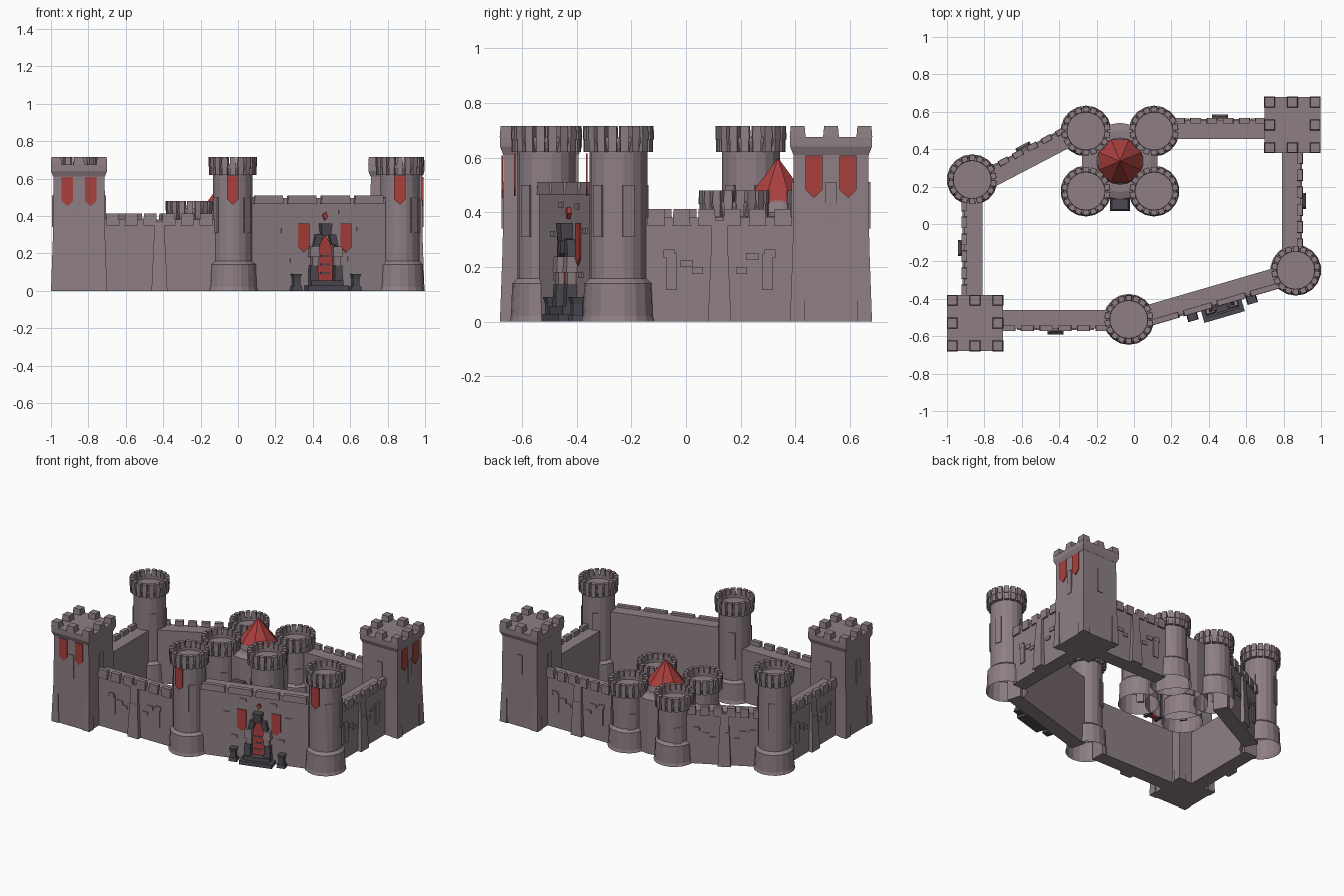
import bpy, bmesh, math
from mathutils import Matrix, Vector

if "Cube" in bpy.data.objects:
    bpy.data.objects.remove(bpy.data.objects["Cube"])


def material(name, rgb):
    m = bpy.data.materials.new(name)
    m.diffuse_color = (*rgb, 1)
    m.use_nodes = True
    m.node_tree.nodes["Principled BSDF"].inputs["Base Color"].default_value = m.diffuse_color
    return m


STONE = material("mauve_stone", (0.27, 0.213, 0.232))
RED = material("banner_red", (0.40, 0.05, 0.047))
DARK = material("dark_stone", (0.075, 0.07, 0.085))


def finish(name, bm, mat):
    bmesh.ops.recalc_face_normals(bm, faces=bm.faces)
    me = bpy.data.meshes.new(name)
    bm.to_mesh(me)
    bm.free()
    me.materials.append(mat)
    ob = bpy.data.objects.new(name, me)
    bpy.context.collection.objects.link(ob)
    return ob


def frame(x, y, deg=0.0):
    """Local -y is the outward direction."""
    return Matrix.Translation((x, y, 0)) @ Matrix.Rotation(math.radians(deg), 4, 'Z')


def prism(bm, M, pts, y0, y1):
    """Extrude an (x, z) outline from y0 to y1."""
    a = [bm.verts.new(M @ Vector((x, y0, z))) for x, z in pts]
    b = [bm.verts.new(M @ Vector((x, y1, z))) for x, z in pts]
    bm.faces.new(a)
    bm.faces.new(b[::-1])
    for i in range(len(pts)):
        j = (i + 1) % len(pts)
        bm.faces.new((a[i], b[i], b[j], a[j]))


def box(bm, M, x, y, z, w, d, h, t=1.0, ty=None):
    """Block centred on x, y, standing on z; the top is scaled by t."""
    ty = t if ty is None else ty
    rings = []
    for zz, sx, sy in ((z, 1, 1), (z + h, t, ty)):
        rings.append([bm.verts.new(M @ Vector((x + u * w * sx / 2, y + v * d * sy / 2, zz)))
                      for u, v in ((-1, -1), (1, -1), (1, 1), (-1, 1))])
    a, b = rings
    bm.faces.new(a[::-1])
    bm.faces.new(b)
    for i in range(4):
        j = (i + 1) % 4
        bm.faces.new((a[i], a[j], b[j], b[i]))


def lathe(bm, cx, cy, profile, n):
    """Revolve an (r, z) profile; the bottom stays open."""
    rings = []
    for r, z in profile:
        if r == 0:
            rings.append([bm.verts.new((cx, cy, z))] * n)
        else:
            rings.append([bm.verts.new((cx + r * math.cos(2 * math.pi * (i + .5) / n),
                                        cy + r * math.sin(2 * math.pi * (i + .5) / n), z)) for i in range(n)])
    for a, b in zip(rings, rings[1:]):
        for i in range(n):
            j = (i + 1) % n
            f = [a[i], a[j], b[j], b[i]]
            bm.faces.new(list(dict.fromkeys(f)))


def banner(name, M, x, y, top, w=0.062, h=0.155):
    bm = bmesh.new()
    prism(bm, M, [(x - w / 2, top), (x + w / 2, top), (x + w / 2, top - h + .03),
                  (x, top - h), (x - w / 2, top - h + .03)], y - .006, y)
    finish(name, bm, RED)


def round_tower(name, cx, cy, top, slits):
    bm = bmesh.new()
    c = top - 0.095
    lathe(bm, cx, cy, [(.136, 0), (.13, .02), (.125, .14), (.106, .158), (.106, c), (.113, c + .015),
                       (.122, c + .04), (.122, c + .055), (.1, c + .055), (.1, c + .035), (0, c + .035)], 18)
    for i in range(18):  # corbels and merlons
        M = frame(cx, cy, 20 * i)
        box(bm, M, 0, -.116, c, .029, .022, .05)
        box(bm, M, 0, -.115, c + .045, .033, .03, .05, .92)
    for a in slits:  # arrow slit panels
        box(bm, frame(cx, cy, a + 90), 0, -.104, top - .405, .045, .012, .19)
    finish(name, bm, STONE)


def square_tower(name, cx, cy, banner_deg):
    bm = bmesh.new()
    M = frame(cx, cy)
    box(bm, M, 0, 0, 0, .285, .285, .62, .96)
    box(bm, M, 0, 0, .61, .276, .276, .03, .3 / .276)
    box(bm, M, 0, 0, .64, .30, .30, .035)
    for u in (-1, 0, 1):  # merlons and corner buttresses
        for v in (-1, 0, 1):
            if u or v:
                box(bm, M, u * .122, v * .122, .675, .058, .058, .04, .88)
            if u and v:
                box(bm, M, u * .122, v * .122, 0, .056, .056, .31, .6)
    for k in range(4):  # one slit panel on each side
        box(bm, frame(cx, cy, 90 * k), 0, -.138, .34, .042, .012, .17)
    finish(name, bm, STONE)
    for s in (-1, 1):
        banner(name + "_banner", frame(cx, cy, banner_deg), s * .0625, -.138, .607)


def wall(name, p, q, h, merlon, gap, details=True):
    d = Vector(q) - Vector(p)
    L = d.length
    M = frame(*p, math.degrees(math.atan2(d.y, d.x)))
    bm = bmesh.new()
    box(bm, M, L / 2, 0, 0, L, .10, h)
    n = round(L / (merlon + gap))
    step = L / n
    for i in range(n):  # parapet merlons
        box(bm, M, (i + .5) * step, -.047, h - .03, step - gap, .032, .062 if h < .45 else .045, .92)
    if details:
        m = L / 2
        box(bm, M, m, -.055, 0, .085, .05, .24, .75, .6)   # stepped buttress
        box(bm, M, m, -.053, .24, .062, .03, .13, .9, .6)
        for s in (-1, 1):  # slit panels and loose stones
            box(bm, M, m + s * .175, -.051, .115, .04, .012, .135)
            box(bm, M, m + s * .12, -.051, .20 if s < 0 else .225, .045, .012, .026)
            box(bm, M, m + s * .08, -.051, .175, .04, .012, .024)
            box(bm, M, m + s * .185, -.051, .235, .04, .014, .028)
    finish(name, bm, STONE)
    return M


# Outer towers
square_tower("front_left_square_tower", -.85, -.53, 0)
square_tower("back_right_square_tower", .847, .53, 90)
for name, x, y in (("front_round_tower", -.028, -.51), ("right_round_tower", .865, -.247),
                   ("left_round_tower", -.865, .237)):
    round_tower(name, x, y, .715, (20, 115, 210, 315))
    if y < 0:
        banner(name + "_banner", frame(x, y), 0, -.113, .615)

# Keep: four short towers round a drum with a pointed roof
for i, x in enumerate((-.257, .107)):
    for j, y in enumerate((.176, .497)):
        round_tower("keep_tower_%d" % (2 * i + j + 1), x, y, .48, (45, 135, 225, 315))
bm = bmesh.new()
lathe(bm, -.075, .336, [(.205, 0), (.205, .385), (.165, .40), (.125, .40), (.115, .445), (0, .445)], 18)
finish("keep_drum", bm, STONE)
bm = bmesh.new()
lathe(bm, -.075, .336, [(0, .437), (.125, .44), (0, .60)], 8)
finish("keep_roof", bm, RED)
K = frame(-.075, .105)
bm = bmesh.new()
for s in (-1, 1):
    box(bm, K, s * .042, 0, 0, .022, .07, .2)
box(bm, K, 0, 0, .2, .106, .07, .03, .8)
finish("keep_door_frame", bm, DARK)
bm = bmesh.new()
box(bm, K, 0, 0, 0, .062, .03, .2)
finish("keep_door", bm, RED)

# Curtain walls, anticlockwise
wall("front_left_wall", (-.72, -.51), (-.12, -.51), .38, .065, .028)
G = wall("gate_wall", (.06, -.488), (.775, -.28), .495, .16, .02, False)
wall("right_wall", (.84, -.155), (.84, .40), .38, .065, .028)
wall("back_right_wall", (.72, .505), (.20, .505), .38, .065, .028)
wall("back_left_wall", (-.33, .472), (-.79, .232), .38, .065, .028)
wall("left_wall", (-.86, .145), (-.86, -.40), .38, .065, .028)

# Gate, in the gate wall's frame (g is its middle)
g = .405
bm = bmesh.new()
prism(bm, G, [(g - .042, .04), (g + .042, .04), (g + .042, .2), (g + .03, .25), (g, .30),
              (g - .03, .25), (g - .042, .2)], -.062, -.045)
finish("gate_door", bm, RED)
bm = bmesh.new()
for z in (.09, .135, .18):  # hinges
    box(bm, G, g, -.062, z, .05, .008, .01)
for s in (-1, 1):  # arch feet, shoulders and gate posts
    box(bm, G, g + s * .068, -.065, .05, .046, .055, .085, .85)
    prism(bm, G, [(g + s * .03, .25), (g + s * .07, .235), (g + s * .055, .30), (g + s * .018, .305)], -.08, -.045)
    px = g + s * .165
    box(bm, G, px, -.075, 0, .058, .05, .025, .85)
    box(bm, G, px, -.075, .025, .035, .035, .04)
    box(bm, G, px, -.075, .065, .036, .036, .025, 1.35)
box(bm, G, g, -.085, 0, .225, .085, .028)
box(bm, G, g, -.075, .028, .18, .06, .027)
box(bm, G, g, -.065, .295, .05, .05, .065, 1.25)
finish("gate_dark_stones", bm, DARK)
bm = bmesh.new()
for s in (-1, 1):
    box(bm, G, g + s * .06, -.063, .135, .036, .04, .045)
    box(bm, G, g + s * .064, -.066, .18, .055, .05, .058, .85)
for x, z in ((-.22, .31), (-.11, .415), (.10, .41), (.2, .32), (-.17, .15), (.15, .16)):
    box(bm, G, g + x, -.05, z, .045, .014, .022)
finish("gate_light_stones", bm, STONE)
bm = bmesh.new()
prism(bm, G, [(g, .375), (g + .016, .395), (g + .006, .42), (g - .014, .405)], -.065, -.048)
finish("gate_emblem", bm, RED)
for s in (-1, 1):
    banner("gate_banner", G, g + s * .118, -.052, .36)
